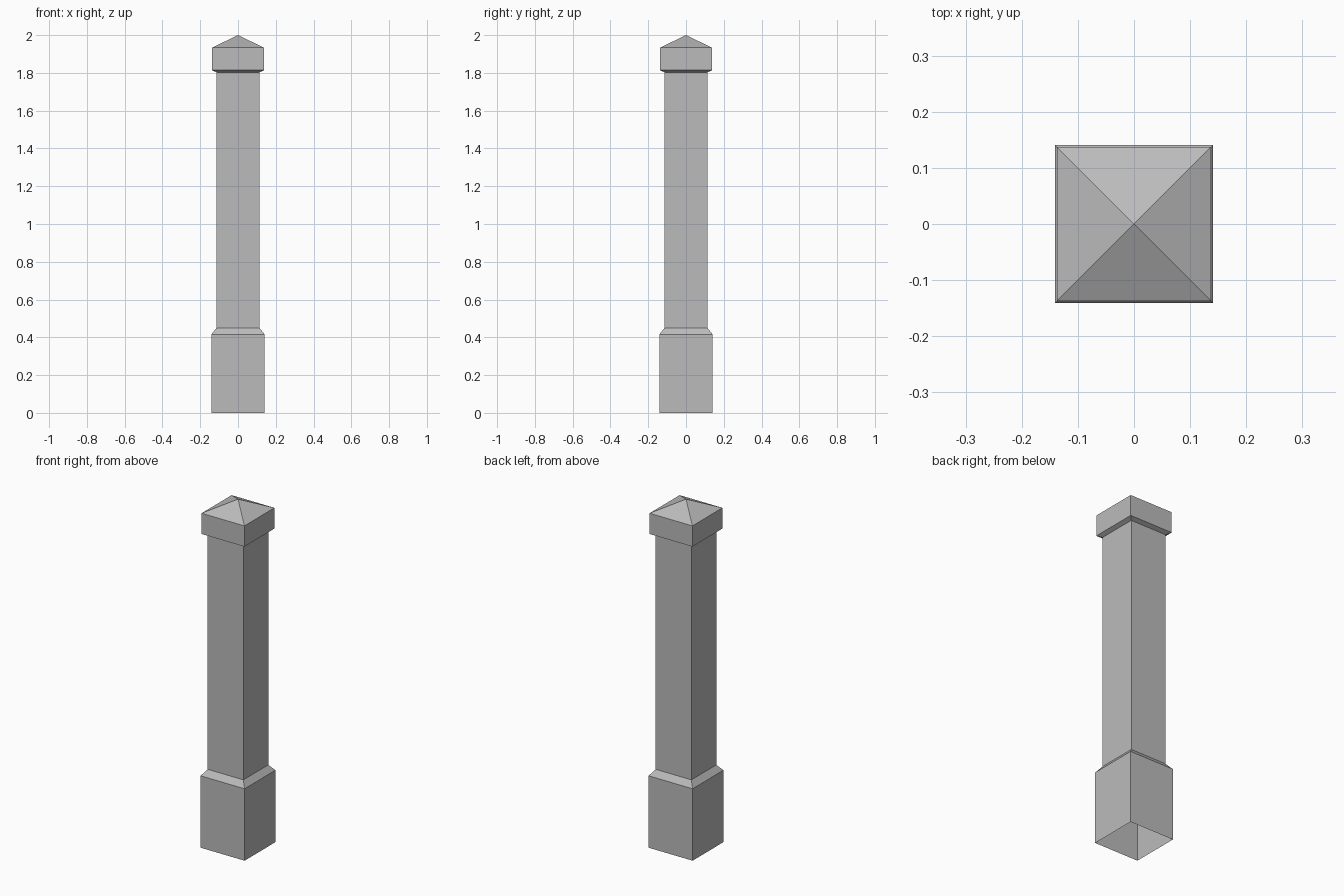
import bpy
import bmesh

cube = bpy.data.objects.get("Cube")
if cube:
    bpy.data.objects.remove(cube, do_unlink=True)

stone = bpy.data.materials.new("grey stone")
stone.use_nodes = True
grey = (0.5, 0.5, 0.5, 1)
stone.diffuse_color = grey
stone.node_tree.nodes["Principled BSDF"].inputs["Base Color"].default_value = grey


def square_tower(name, profile, peak=None):
    """Stack square rings of (half width, height), optionally closed by a point."""
    bm = bmesh.new()
    rings = []
    for w, z in profile:
        corners = ((-w, -w), (w, -w), (w, w), (-w, w))
        rings.append([bm.verts.new((x, y, z)) for x, y in corners])
    for low, high in zip(rings, rings[1:]):
        for i in range(4):
            j = (i + 1) % 4
            bm.faces.new((low[i], low[j], high[j], high[i]))
    if peak:
        tip = bm.verts.new((0, 0, peak))
        for i in range(4):
            bm.faces.new((rings[-1][i], rings[-1][(i + 1) % 4], tip))
    mesh = bpy.data.meshes.new(name)
    bm.to_mesh(mesh)
    bm.free()
    mesh.materials.append(stone)
    obj = bpy.data.objects.new(name, mesh)
    bpy.context.collection.objects.link(obj)
    return obj


SHAFT = 0.114
BASE = 0.141
CAP = 0.137

# Hollow plinth, open underneath, with a sloped shoulder
square_tower("plinth", [(BASE, 0), (BASE, 0.416), (SHAFT, 0.45)])

# Plain square shaft
square_tower("shaft", [(SHAFT, 0.45), (SHAFT, 1.803)])

# Overhanging cap with a sloped underside and pyramid top
square_tower("cap", [(SHAFT, 1.803), (CAP, 1.814), (CAP, 1.934)], peak=2)
